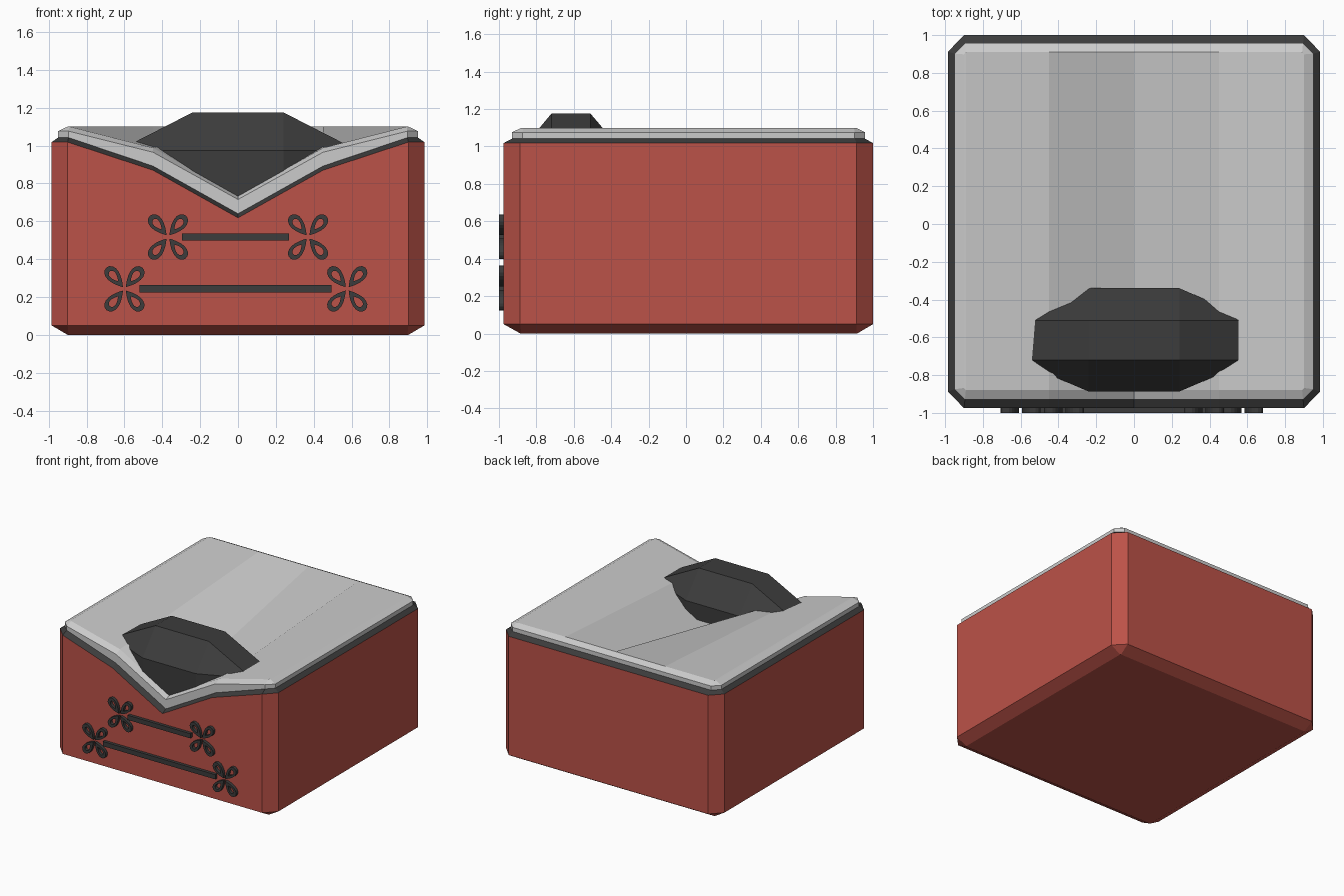
import bpy, bmesh, math

if "Cube" in bpy.data.objects:
    bpy.data.objects.remove(bpy.data.objects["Cube"])

def material(name, rgb):
    m = bpy.data.materials.new(name)
    m.diffuse_color = (*rgb, 1)
    m.use_nodes = True
    m.node_tree.nodes["Principled BSDF"].inputs["Base Color"].default_value = m.diffuse_color
    return m

RED = material("red_lacquer", (0.5, 0.085, 0.065))
BLACK = material("black_trim", (0.045, 0.045, 0.045))

def make_object(name, bm, mat=None):
    bmesh.ops.recalc_face_normals(bm, faces=bm.faces)
    me = bpy.data.meshes.new(name)
    bm.to_mesh(me)
    bm.free()
    ob = bpy.data.objects.new(name, me)
    bpy.context.collection.objects.link(ob)
    if mat:
        me.materials.append(mat)
    return ob

def bridge(bm, a, b):
    n = len(a)
    for i in range(n):
        bm.faces.new((a[i], a[(i + 1) % n], b[(i + 1) % n], b[i]))

def ring(bm, side, corner_x, front, back, cut, corner_z, mid_z, centre_z):
    """Chamfered outline whose front edge dips in a V; the back stays level."""
    xs = [-corner_x, -0.45, 0, 0.45, corner_x]
    zs = [corner_z, mid_z, centre_z, mid_z, corner_z]
    pts = [(x, front, z) for x, z in zip(xs, zs)]
    pts += [(side, front + cut, corner_z), (side, back - cut, corner_z)]
    pts += [(x, back, corner_z) for x in reversed(xs)]
    pts += [(-side, back - cut, corner_z), (-side, front + cut, corner_z)]
    return [bm.verts.new(p) for p in pts]

def cap(bm, r):
    """Front-to-back strips closing a ring, plus the two side strips."""
    for i in range(4):
        bm.faces.new((r[i], r[i + 1], r[10 - i], r[11 - i]))
    bm.faces.new((r[4], r[5], r[6], r[7]))
    bm.faces.new((r[11], r[12], r[13], r[0]))

# side, corner_x, front, back, cut, then heights at corner, mid and centre of the V
FOOT = (0.90, 0.895, -0.885, 0.915, 0.005, 0, 0, 0)
BASE = (0.985, 0.90, -0.975, 1.0, 0.088, 0.05, 0.05, 0.05)
BODY_TOP = (0.985, 0.90, -0.975, 1.0, 0.088, 1.018, 0.87, 0.618)
RIM_TOP = (0.95, 0.895, -0.93, 0.957, 0.055, 1.042, 0.892, 0.64)
LID_EDGE = (0.95, 0.895, -0.93, 0.957, 0.055, 1.076, 0.965, 0.715)
LID_TOP = (0.90, 0.89, -0.88, 0.91, 0.012, 1.10, 0.988, 0.735)

def shell(name, levels, mat=None):
    bm = bmesh.new()
    rings = [ring(bm, *lv) for lv in levels]
    for a, b in zip(rings, rings[1:]):
        bridge(bm, a, b)
    cap(bm, rings[0])
    cap(bm, rings[-1])
    return make_object(name, bm, mat)

# Body, dark rim and pale lid
shell("body", [FOOT, BASE, BODY_TOP], RED)
shell("rim", [BODY_TOP, RIM_TOP], BLACK)
shell("lid", [RIM_TOP, LID_EDGE, LID_TOP])

# Faceted block sunk into the lid
bm = bmesh.new()
y0, y1, y2, y3 = -0.887, -0.72, -0.51, -0.34
outline = [(-0.24, y0), (0.24, y0), (0.63, y1), (0.63, y2),
           (0.24, y3), (-0.24, y3), (-0.63, y2), (-0.63, y1)]
low = [bm.verts.new((x, y, 0.725)) for x, y in outline]
mid = [bm.verts.new((x, y, 0.975)) for x, y in outline]
# below the lid the ends are pulled in so they stay inside the body
top = [bm.verts.new((x, y, 1.175)) for x, y in
       ((-0.24, y1), (0.24, y1), (0.24, y2), (-0.24, y2))]
bridge(bm, low, mid)
bm.faces.new(low)
bm.faces.new(top)
for k in range(4):
    a, b, c = mid[2 * k], mid[2 * k + 1], mid[(2 * k + 2) % 8]
    t, u = top[k], top[(k + 1) % 4]
    bm.faces.new((a, b, u, t))
    bm.faces.new((b, c, u))
make_object("lid_block", bm, BLACK)

# Front fastenings: a bar between two four-loop knots
FRONT, BACK = -1.0, -0.97

def knot(name, cx, cz, length=0.135, width=0.047, n=18):
    bm = bmesh.new()
    for deg in (50, 130, 230, 310):
        ca, sa = math.cos(math.radians(deg)), math.sin(math.radians(deg))
        loops = []
        for scale, y in ((1, BACK), (1, FRONT), (0.5, FRONT), (0.5, BACK)):
            loop = []
            for i in range(n):
                t = 2 * math.pi * i / n
                u = length * (1 - math.cos(t)) / 2
                v = width * math.sin(t) * math.sin(t / 2)
                u = 0.012 + 0.6 * length + (u - 0.6 * length) * scale
                v *= scale
                loop.append(bm.verts.new((cx + u * ca - v * sa, y, cz + u * sa + v * ca)))
            loops.append(loop)
        for k in range(4):
            bridge(bm, loops[k], loops[(k + 1) % 4])
    make_object(name, bm, BLACK)

def bar(name, x0, x1, z):
    bm = bmesh.new()
    bmesh.ops.create_cube(bm, size=1)
    bmesh.ops.scale(bm, vec=(x1 - x0, BACK - FRONT, 0.038), verts=bm.verts)
    bmesh.ops.translate(bm, vec=((x0 + x1) / 2, (FRONT + BACK) / 2, z), verts=bm.verts)
    make_object(name, bm, BLACK)

for label, z, x0, x1, k0, k1 in (("upper", 0.517, -0.295, 0.27, -0.37, 0.37),
                                 ("lower", 0.243, -0.52, 0.495, -0.60, 0.577)):
    bar(label + "_bar", x0, x1, z)
    knot(label + "_knot_left", k0, z)
    knot(label + "_knot_right", k1, z)
